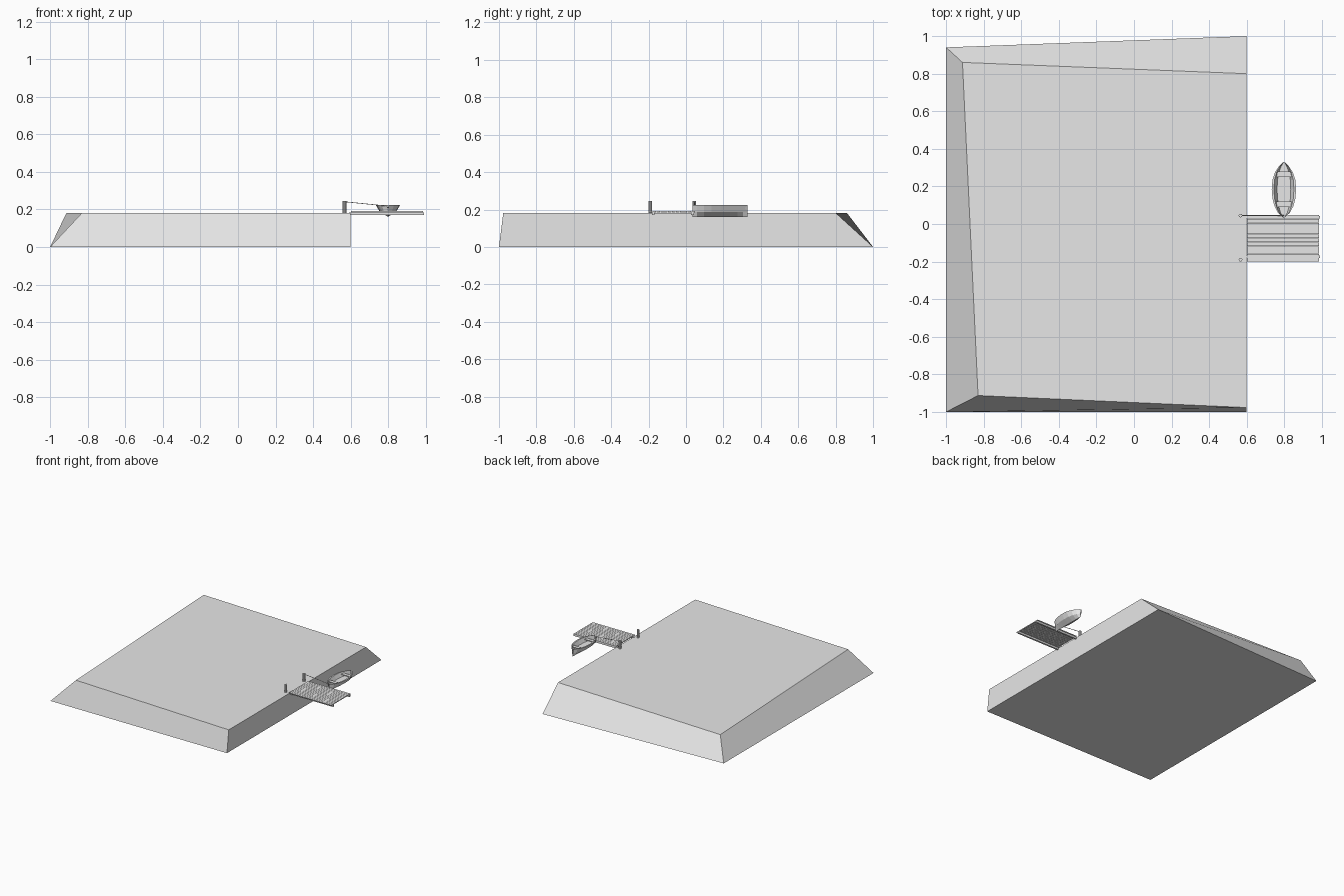
import bpy, bmesh, math
from mathutils import Vector

if "Cube" in bpy.data.objects:
    bpy.data.objects.remove(bpy.data.objects["Cube"])

grey = bpy.data.materials.new("plain grey")
grey.diffuse_color = (0.8, 0.8, 0.8, 1)
grey.use_nodes = True
grey.node_tree.nodes["Principled BSDF"].inputs["Base Color"].default_value = grey.diffuse_color


def finish(name, bm):
    bmesh.ops.recalc_face_normals(bm, faces=bm.faces)
    mesh = bpy.data.meshes.new(name)
    bm.to_mesh(mesh)
    bm.free()
    mesh.materials.append(grey)
    ob = bpy.data.objects.new(name, mesh)
    bpy.context.collection.objects.link(ob)
    return ob


def loft(name, rings):
    """Skin a list of equal-length closed rings and cap both ends."""
    bm = bmesh.new()
    vs = [[bm.verts.new(p) for p in r] for r in rings]
    n = len(rings[0])
    for a, b in zip(vs, vs[1:]):
        for i in range(n):
            j = (i + 1) % n
            bm.faces.new((a[i], a[j], b[j], b[i]))
    bm.faces.new(vs[0])
    bm.faces.new(vs[-1])
    return finish(name, bm)


def box(name, x0, x1, y0, y1, z0, z1):
    return loft(name, [[(x0, y0, z), (x1, y0, z), (x1, y1, z), (x0, y1, z)]
                       for z in (z0, z1)])


def rod(name, a, b, r, sides=8):
    a, b = Vector(a), Vector(b)
    q = (b - a).to_track_quat('Z', 'Y')
    circle = [q @ Vector((r * math.cos(t), r * math.sin(t), 0))
              for t in (2 * math.pi * i / sides for i in range(sides))]
    return loft(name, [[p + c for c in circle] for p in (a, b)])


# Land block with sloped banks
loft("land", [
    [(-1, -1, 0), (0.6, -1, 0), (0.6, 1, 0), (-1, 0.94, 0)],
    [(-0.83, -0.913, 0.182), (0.6, -0.977, 0.182),
     (0.6, 0.8, 0.182), (-0.913, 0.86, 0.182)]])

# Dock planks, running out from the shore
count, pitch = 12, 0.25 / 12
for i in range(count):
    y = -0.2 + i * pitch
    box("dock_plank", 0.602, 0.985, y, y + pitch - 0.002, 0.185, 0.191)

# Beams under the dock, with short piles at the outer end
for y in (-0.175, 0.035):
    box("dock_beam", 0.59, 0.99, y - 0.007, y + 0.007, 0.170, 0.185)

# Mooring posts on the shore
for y in (-0.19, 0.045):
    rod("mooring_post", (0.567, y, 0.175), (0.567, y, 0.246), 0.01, 10)

# Rope from post to boat
rod("rope", (0.567, 0.045, 0.241), (0.797, 0.045, 0.218), 0.002, 6)

# Boat hull: pointed both ends, hollow, V-shaped bottom
stations = [(0.035, 0.004), (0.06, 0.032), (0.095, 0.050), (0.135, 0.061),
            (0.185, 0.065), (0.235, 0.061), (0.275, 0.048), (0.305, 0.028),
            (0.33, 0.004)]
cx = 0.798
rings = []
for y, w in stations:
    half = [(0.66 * w, 0.187), (w, 0.224), (0.82 * w, 0.224), (0.56 * w, 0.192)]
    ring = [(cx, y, 0.161)] + [(cx + x, y, z) for x, z in half]
    ring += [(cx - x, y, z) for x, z in reversed(half)]
    rings.append(ring)
loft("boat_hull", rings)

# Boat seats
for y, w in ((0.105, 0.040), (0.265, 0.040)):
    box("boat_seat", cx - w, cx + w, y - 0.014, y + 0.014, 0.208, 0.213)
